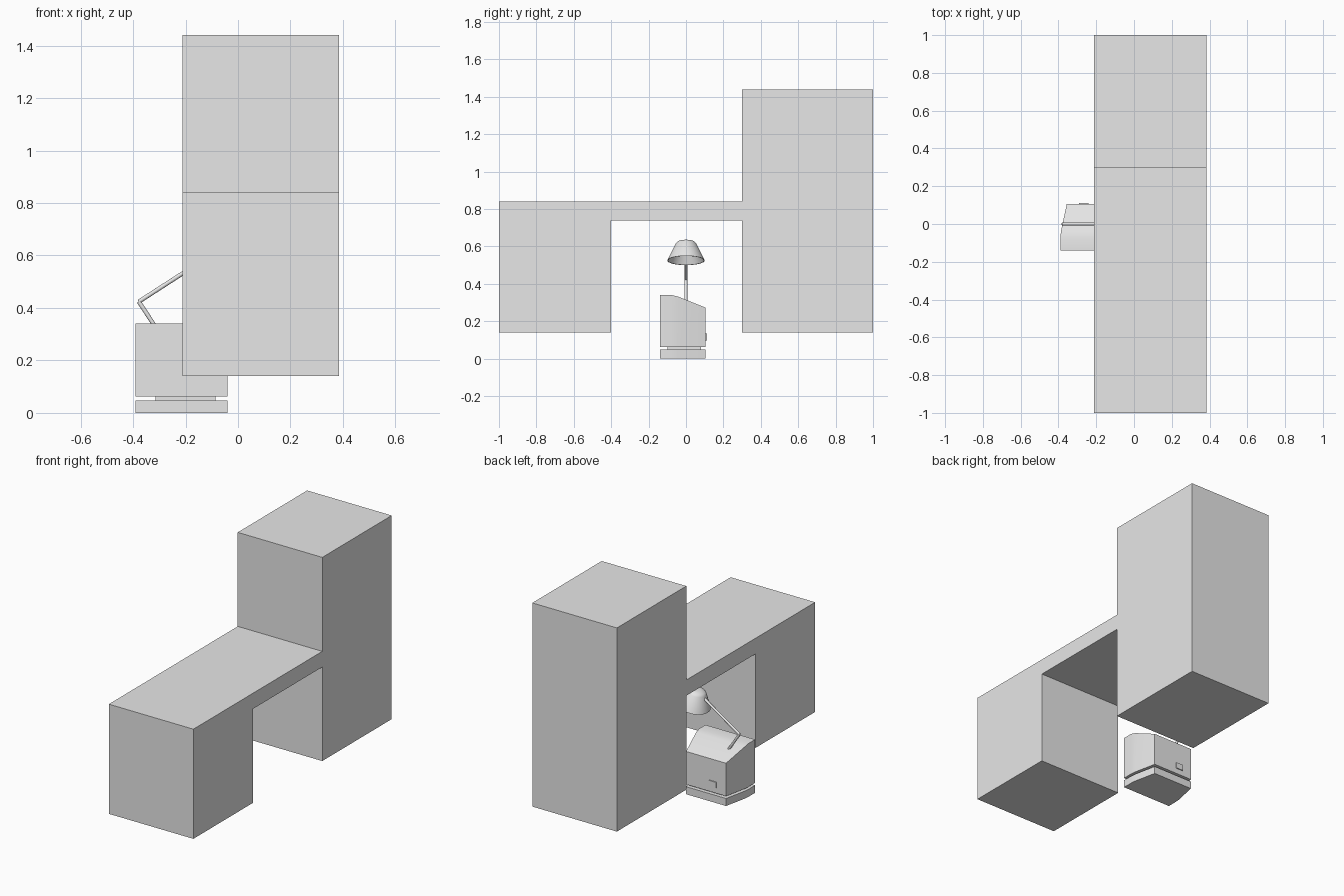
import bpy, bmesh, math
from mathutils import Vector, Matrix

cube = bpy.data.objects.get("Cube")
if cube:
    bpy.data.objects.remove(cube, do_unlink=True)

grey = bpy.data.materials.new("plain grey")
grey.use_nodes = True
grey.diffuse_color = (0.8, 0.8, 0.8, 1)
grey.node_tree.nodes["Principled BSDF"].inputs["Base Color"].default_value = (0.8, 0.8, 0.8, 1)


def finish(name, bm, smooth=False):
    bmesh.ops.recalc_face_normals(bm, faces=bm.faces)
    mesh = bpy.data.meshes.new(name)
    bm.to_mesh(mesh)
    bm.free()
    mesh.materials.append(grey)
    ob = bpy.data.objects.new(name, mesh)
    bpy.context.collection.objects.link(ob)
    if smooth:
        bpy.ops.object.select_all(action='DESELECT')
        ob.select_set(True)
        bpy.context.view_layer.objects.active = ob
        bpy.ops.object.shade_smooth_by_angle(angle=math.radians(35))
    return ob


def box(name, lo, hi):
    bm = bmesh.new()
    lo, hi = Vector(lo), Vector(hi)
    bmesh.ops.create_cube(bm, size=1, matrix=Matrix.Translation((lo + hi) / 2)
                          @ Matrix.Diagonal((*(hi - lo), 1)))
    return finish(name, bm)


def loft(bm, rings):
    """Skin closed rings of equal length and cap both ends."""
    rows = [[bm.verts.new(p) for p in ring] for ring in rings]
    n = len(rows[0])
    for a, b in zip(rows, rows[1:]):
        for i in range(n):
            j = (i + 1) % n
            bm.faces.new((a[i], a[j], b[j], b[i]))
    first = bm.faces.new(rows[0])
    bm.faces.new(rows[-1])
    return first


def rod(name, a, b, radius):
    a, b = Vector(a), Vector(b)
    bm = bmesh.new()
    turn = (b - a).to_track_quat('Z', 'Y').to_matrix().to_4x4()
    bmesh.ops.create_cone(bm, cap_ends=True, segments=16, radius1=radius, radius2=radius,
                          depth=(b - a).length, matrix=Matrix.Translation((a + b) / 2) @ turn)
    return finish(name, bm, True)


# Desk: low cabinet, bridging top and tall cabinet as one stepped profile
profile = [(-1, 0.14), (-0.4, 0.14), (-0.4, 0.74), (0.3, 0.74), (0.3, 0.14),
           (1, 0.14), (1, 1.44), (0.3, 1.44), (0.3, 0.84), (-1, 0.84)]
bm = bmesh.new()
loft(bm, [[(x, y, z) for y, z in profile] for x in (-0.212, 0.385)])
finish("desk", bm)

# Monitor: (y, half width, top height) rows, front to back
CX = -0.215
rows = [(-0.14, 0.175, 0.34), (-0.075, 0.175, 0.34), (-0.04, 0.172, 0.331), (0.105, 0.141, 0.273)]


def monitor_rings(bottom, top=None):
    rings = []
    for y, w, z in rows:
        t = top or z
        rings.append([(CX - w, y, bottom), (CX + w, y, bottom), (CX + w, y, t), (CX - w, y, t)])
    return rings


bm = bmesh.new()
front = loft(bm, monitor_rings(0.063))
# Recessed screen in the front face
bmesh.ops.inset_region(bm, faces=[front], thickness=0.033)
bmesh.ops.recalc_face_normals(bm, faces=bm.faces)
screen = bmesh.ops.extrude_face_region(bm, geom=[front])
bmesh.ops.translate(bm, vec=(0, 0.01, 0),
                    verts=[v for v in screen["geom"] if isinstance(v, bmesh.types.BMVert)])
if front.is_valid:
    bm.faces.remove(front)
finish("monitor_body", bm, True)

bm = bmesh.new()
loft(bm, monitor_rings(0, 0.048))
finish("monitor_base", bm, True)
box("monitor_neck", (-0.315, -0.1, 0.045), (-0.085, 0.08, 0.066))
box("rear_socket", (-0.29, 0.1, 0.098), (-0.24, 0.111, 0.135))

# Lamp arms
elbow = (-0.378, 0, 0.424)
rod("lower_lamp_arm", (-0.3, 0, 0.305), elbow, 0.008)
rod("upper_lamp_arm", elbow, (-0.085, 0, 0.613), 0.008)

# Lamp shade: hollow tilted cone with a rounded cap
outline = [(0.02, 0.108), (0.045, 0.103), (0.056, 0.092), (0.1, 0), (0.096, 0), (0.052, 0.088), (0.02, 0.1)]
place = Matrix.Translation((-0.055, 0, 0.525)) @ Matrix.Rotation(math.radians(-14.5), 4, 'Y')
N = 32
bm = bmesh.new()
loft(bm, [[place @ Vector((r * math.cos(2 * math.pi * i / N), r * math.sin(2 * math.pi * i / N), z))
           for i in range(N)] for r, z in outline])
finish("lamp_shade", bm, True)
